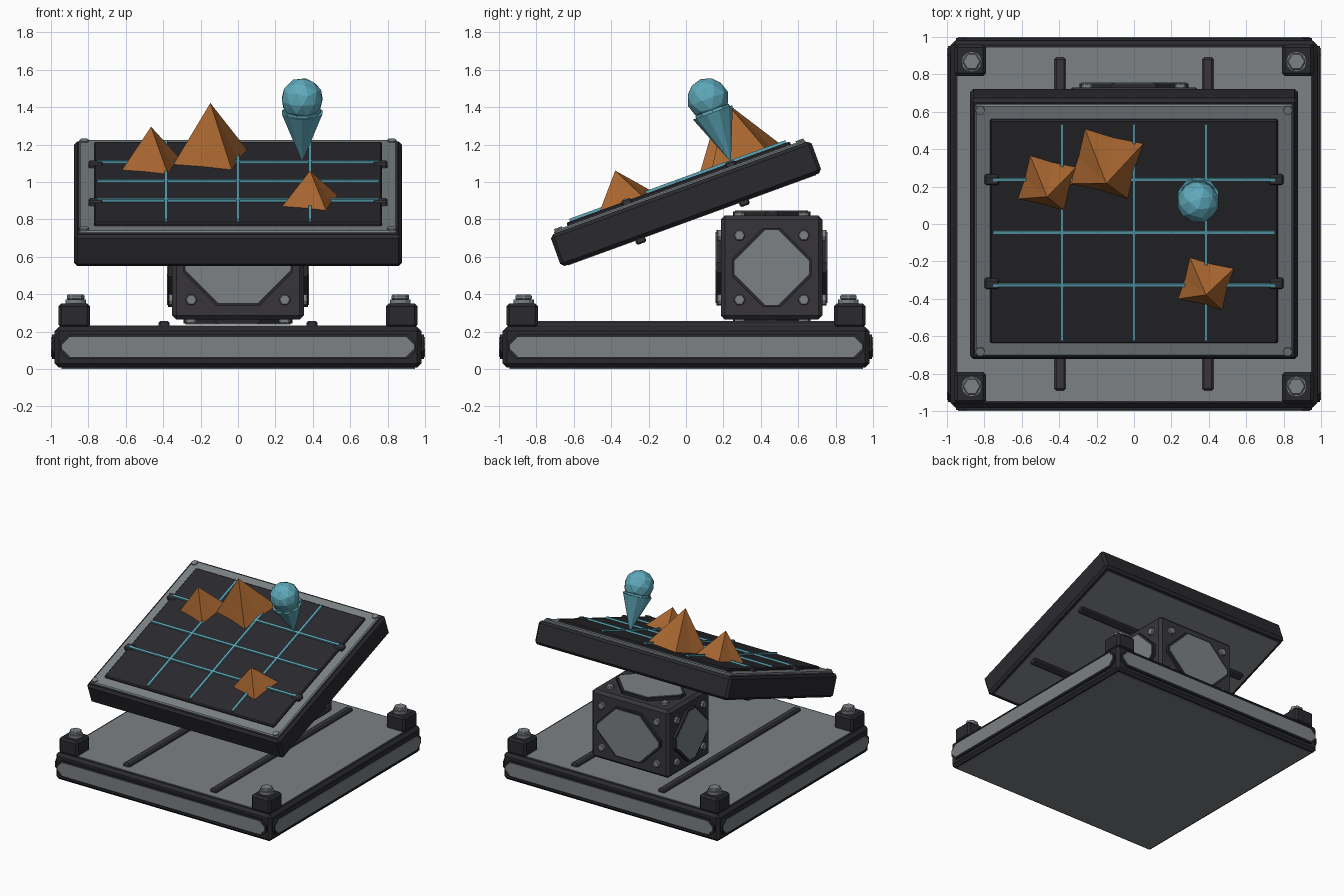
import bpy, bmesh, math
from mathutils import Matrix, Vector

if "Cube" in bpy.data.objects:
    bpy.data.objects.remove(bpy.data.objects["Cube"])


def material(name, rgb):
    m = bpy.data.materials.new(name)
    m.diffuse_color = (*rgb, 1)
    m.use_nodes = True
    m.node_tree.nodes["Principled BSDF"].inputs["Base Color"].default_value = m.diffuse_color
    return m


BLACK = material("dark frame", (0.023, 0.022, 0.027))
DARK = material("dark body", (0.038, 0.036, 0.044))
GREY = material("grey panel", (0.20, 0.22, 0.232))
TEAL = material("teal", (0.115, 0.40, 0.50))
ORANGE = material("orange", (0.40, 0.135, 0.03))

I = Matrix.Identity(4)
TRAY = Matrix.Translation((0, 0, 0.883)) @ Matrix.Rotation(math.radians(20), 4, 'X')


def finish(bm, name, mat, frame=I, bevel=0):
    bmesh.ops.recalc_face_normals(bm, faces=bm.faces[:])
    me = bpy.data.meshes.new(name)
    bm.to_mesh(me)
    bm.free()
    me.materials.append(mat)
    ob = bpy.data.objects.new(name, me)
    bpy.context.collection.objects.link(ob)
    ob.matrix_world = frame
    if bevel:
        mod = ob.modifiers.new("bevel", 'BEVEL')
        mod.width = bevel
        mod.segments = 1
    return ob


def box(name, lo, hi, mat, frame=I, bevel=0):
    bm = bmesh.new()
    bmesh.ops.create_cube(bm, size=1)
    lo, hi = Vector(lo), Vector(hi)
    for v in bm.verts:
        v.co = (lo + hi) / 2 + v.co * (hi - lo)
    return finish(bm, name, mat, frame, bevel)


def facing(center, normal):
    """Frame whose z axis is the given axis-aligned normal."""
    n = Vector(normal)
    v = Vector((0, 1, 0)) if abs(n.z) > 0.5 else Vector((0, 0, 1))
    u = v.cross(n)
    return Matrix.Translation(center) @ Matrix((u, v, n)).transposed().to_4x4()


def prism(name, pts, z0, z1, mat, frame=I, bevel=0):
    bm = bmesh.new()
    low = [bm.verts.new((x, y, z0)) for x, y in pts]
    high = [bm.verts.new((x, y, z1)) for x, y in pts]
    bm.faces.new(low)
    bm.faces.new(high)
    for i in range(len(pts)):
        j = (i + 1) % len(pts)
        bm.faces.new((low[i], low[j], high[j], high[i]))
    return finish(bm, name, mat, frame, bevel)


def octagon(a, b, k):
    """Rectangle of half size a by b with corners cut by k."""
    return [(a, b - k), (a - k, b), (k - a, b), (-a, b - k),
            (-a, k - b), (k - a, -b), (a - k, -b), (a, k - b)]


def ngon(n, r, cx=0, cy=0, turn=0):
    return [(cx + r * math.cos(turn + 2 * math.pi * i / n),
             cy + r * math.sin(turn + 2 * math.pi * i / n)) for i in range(n)]


def panel(name, frame, a, b, k, depth):
    # dark backing with a grey chamfered face
    prism(name + "_backing", octagon(a + 0.012, b + 0.012, k), -0.01, depth - 0.005, BLACK, frame)
    prism(name, octagon(a, b, k), 0, depth, GREY, frame)


# Base slab with grey skins
box("base_frame", (-0.98, -0.98, 0.008), (0.98, 0.98, 0.226), BLACK, bevel=0.022)
box("base_top", (-0.945, -0.945, 0.2), (0.945, 0.945, 0.232), GREY)
box("base_bottom", (-0.945, -0.945, 0), (0.945, 0.945, 0.03), GREY)
for n in ((1, 0, 0), (-1, 0, 0), (0, 1, 0), (0, -1, 0)):
    panel("base_side_panel", facing(Vector(n) * 0.98 + Vector((0, 0, 0.118)), n),
          0.94, 0.054, 0.042, 0.02)

# Rails along the base
for x in (-0.395, 0.395):
    box("base_rail", (x - 0.03, -0.89, 0.22), (x + 0.03, 0.89, 0.257), DARK, bevel=0.01)

# Corner blocks and bolts
for sx in (-1, 1):
    for sy in (-1, 1):
        x, y = 0.875 * sx, 0.875 * sy
        box("corner_block", (x - 0.085, y - 0.085, 0.22), (x + 0.085, y + 0.085, 0.35),
            BLACK, bevel=0.016)
        prism("corner_washer", ngon(12, 0.055, 0.868 * sx, 0.868 * sy), 0.34, 0.372, GREY)
        prism("corner_bolt", ngon(6, 0.05, 0.868 * sx, 0.868 * sy), 0.37, 0.397, GREY, bevel=0.006)

# Pedestal cube with a panel and four bolts on each face
C, H = Vector((0, 0.458, 0.542)), Vector((0.352, 0.272, 0.278))
box("pedestal", C - H, C + H, DARK, bevel=0.022)
for axis, a, b, k in ((0, 0.2, 0.2, 0.165), (1, 0.28, 0.19, 0.175), (2, 0.28, 0.195, 0.175)):
    for s in (-1, 1):
        n = Vector((0, 0, 0))
        n[axis] = s
        f = facing(C + n * H[axis], n)
        panel("pedestal_panel", f, a, b, k, 0.027)
        bu = 0.172 if axis == 0 else 0.25
        for su in (-1, 1):
            for sv in (-1, 1):
                prism("pedestal_bolt", ngon(6, 0.032, su * bu, sv * 0.172), -0.01, 0.02,
                      GREY, f, 0.005)

# Tilted tray
box("tray_body", (-0.877, -0.742, -0.09), (0.877, 0.742, 0.09), BLACK, TRAY, 0.018)
box("tray_border", (-0.85, -0.715, 0.07), (0.85, 0.715, 0.106), GREY, TRAY, 0.008)
box("tray_panel", (-0.77, -0.636, 0.08), (0.77, 0.636, 0.124), BLACK, TRAY, 0.008)
box("tray_underside", (-0.84, -0.705, -0.094), (0.84, 0.705, -0.07), GREY, TRAY)
for y in (-0.295, 0.295):
    box("tray_rail_upper", (-0.795, y - 0.028, 0.08), (0.795, y + 0.028, 0.123), DARK, TRAY, 0.008)
    box("tray_rail_lower", (-0.795, y - 0.028, -0.118), (0.795, y + 0.028, -0.08), DARK, TRAY, 0.008)
    for s in (-1, 1):
        box("rail_end", (s * 0.76 - 0.038, y - 0.028, 0.09), (s * 0.76 + 0.038, y + 0.028, 0.133),
            DARK, TRAY, 0.008)
for sx in (-1, 1):
    for sy in (-1, 1):
        prism("tray_bolt", ngon(6, 0.026, sx * 0.822, sy * 0.687), 0.09, 0.114, GREY, TRAY)

# Teal grid lines
for x in (-0.385, 0, 0.385):
    box("grid_line_long", (x - 0.009, -0.615, 0.118), (x + 0.009, 0.615, 0.138), TEAL, TRAY)
for y in (-0.3, 0, 0.3):
    box("grid_line_cross", (-0.755, y - 0.009, 0.118), (0.755, y + 0.009, 0.138), TEAL, TRAY)


def mountain(name, x, y, r, top):
    # four-cornered peak with slightly pinched sides
    bm = bmesh.new()
    ring = []
    for i in range(8):
        a = math.radians(30 + 45 * i)
        q = r if i % 2 == 0 else r * 0.67
        ring.append(bm.verts.new((x + q * math.cos(a), y + q * math.sin(a), 0.124)))
    peak = bm.verts.new((x, y, top))
    bm.faces.new(ring)
    for i in range(8):
        bm.faces.new((ring[i], ring[(i + 1) % 8], peak))
    finish(bm, name, ORANGE, TRAY)


mountain("large_peak", -0.148, 0.388, 0.228, 0.432)
mountain("medium_peak", -0.465, 0.278, 0.18, 0.337)
mountain("small_peak", 0.385, -0.295, 0.172, 0.296)

# Location marker: inverted cone and ball
bm = bmesh.new()
bmesh.ops.create_cone(bm, cap_ends=True, segments=10, radius1=0.003, radius2=0.113, depth=0.275,
                      matrix=Matrix.Translation((0.343, 0.302, 0.2725)))
finish(bm, "marker_cone", TEAL, TRAY)
prism("marker_rim", ngon(10, 0.1, 0.343, 0.302), 0.40, 0.425, TEAL, TRAY)
bm = bmesh.new()
bmesh.ops.create_icosphere(bm, subdivisions=2, radius=0.113,
                           matrix=Matrix.Translation((0.343, 0.302, 0.487)))
finish(bm, "marker_ball", TEAL, TRAY)
